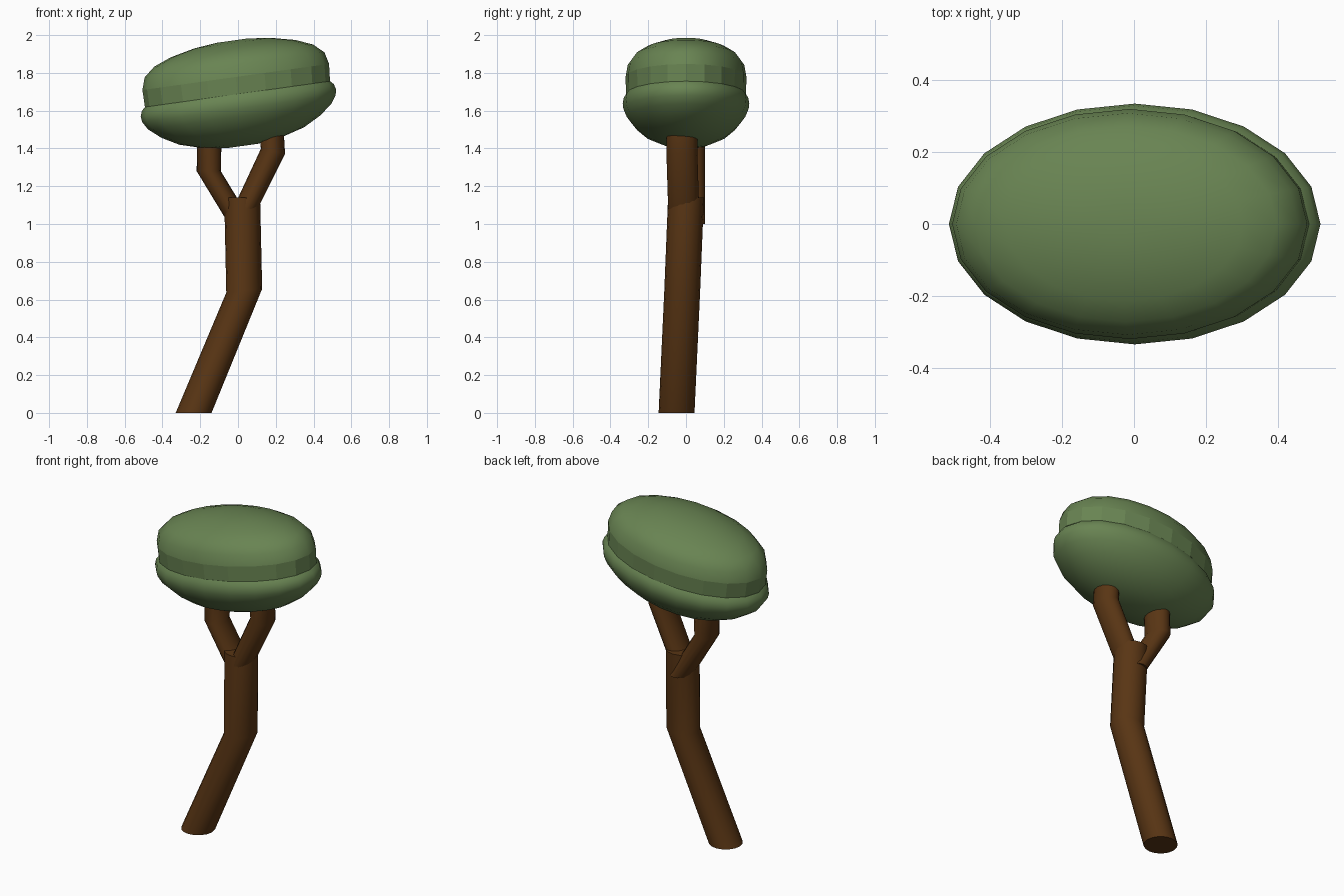
import bpy, bmesh
from math import cos, sin, pi

if "Cube" in bpy.data.objects:
    bpy.data.objects.remove(bpy.data.objects["Cube"])


def material(name, color):
    m = bpy.data.materials.new(name)
    m.diffuse_color = color
    m.use_nodes = True
    m.node_tree.nodes["Principled BSDF"].inputs["Base Color"].default_value = m.diffuse_color
    return m


def loft(name, rings, mat, sides, flat_bands=(), sharp_angle=40):
    """Skin closed rings (lists of points) and cap both ends."""
    bm = bmesh.new()
    loops = [[bm.verts.new(p) for p in ring] for ring in rings]
    for k in range(len(loops) - 1):
        a, b = loops[k], loops[k + 1]
        for i in range(sides):
            j = (i + 1) % sides
            f = bm.faces.new((a[i], a[j], b[j], b[i]))
            f.smooth = k not in flat_bands
    for cap in (loops[0][::-1], loops[-1]):
        bm.faces.new(cap).smooth = True
    bmesh.ops.recalc_face_normals(bm, faces=bm.faces)
    for e in bm.edges:
        if e.calc_face_angle(0) > sharp_angle * pi / 180:
            e.smooth = False
    me = bpy.data.meshes.new(name)
    bm.to_mesh(me)
    bm.free()
    me.materials.append(mat)
    ob = bpy.data.objects.new(name, me)
    bpy.context.collection.objects.link(ob)
    return ob


def limb(name, path, rx, ry, mat, sides=16):
    """Sheared tube: near-level elliptical rings along a bent path."""
    rings = []
    for x, y, z, tilt in path:
        rings.append([(x + rx * cos(2 * pi * i / sides),
                       y + ry * sin(2 * pi * i / sides),
                       z + tilt * rx * cos(2 * pi * i / sides))
                      for i in range(sides)])
    return loft(name, rings, mat, sides, sharp_angle=50)


bark = material("bark", (0.10, 0.036, 0.007, 1))
leaf = material("leaf", (0.14, 0.23, 0.085, 1))

# bent trunk and two forked branches
limb("trunk", [(-0.235, -0.05, 0.0, 0), (0.033, -0.02, 0.647, 0.11),
               (0.022, 0.0, 1.14, 0)], 0.095, 0.095, bark)
limb("left_branch", [(0.015, 0.018, 1.0, 0), (-0.155, 0.018, 1.28, 0),
                     (-0.15, 0.018, 1.5, 0)], 0.064, 0.082, bark)
limb("right_branch", [(0.0, -0.01, 1.0, 0), (0.185, -0.022, 1.385, -0.2),
                      (0.175, -0.022, 1.55, 0)], 0.064, 0.082, bark)

# tilted oval crown: lower cushion, faceted band, upper dome
profile = [(0.08, 1.41), (0.20, 1.425), (0.33, 1.463), (0.42, 1.513),
           (0.485, 1.567), (0.512, 1.61), (0.517, 1.64), (0.508, 1.67),
           (0.490, 1.688), (0.494, 1.78), (0.476, 1.845), (0.42, 1.895),
           (0.33, 1.932), (0.20, 1.962), (0.08, 1.975)]
sides = 20
rings = []
for r, h in profile:
    ring = []
    for i in range(sides):
        a = 2 * pi * i / sides
        x = r * cos(a) - 0.1 * (h - 1.66)
        ring.append((x, 0.648 * r * sin(a), h + 0.14 * x))
    rings.append(ring)
loft("crown", rings, leaf, sides, flat_bands=(8,))
